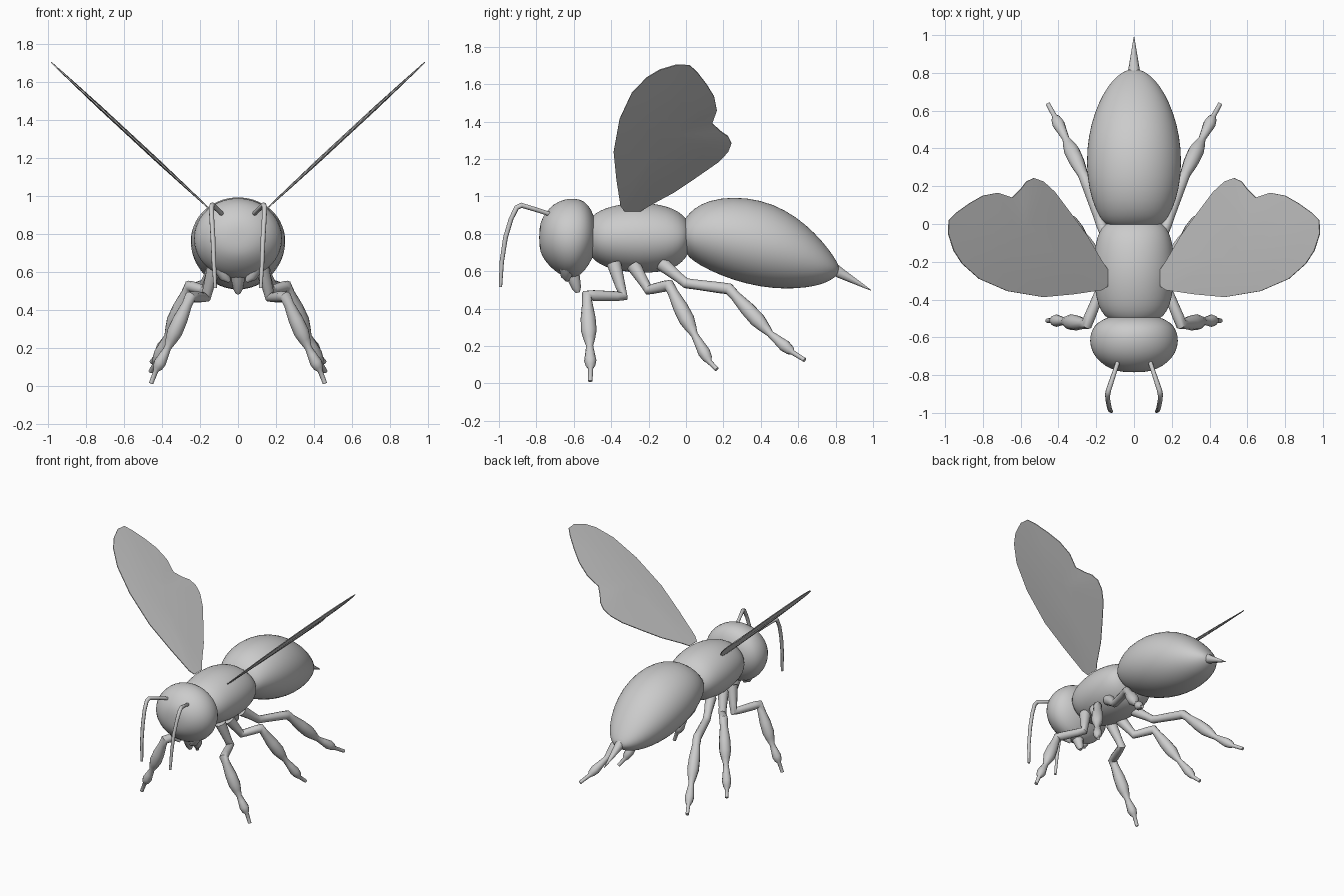
import bpy, bmesh, math
from mathutils import Vector

if "Cube" in bpy.data.objects:
    bpy.data.objects.remove(bpy.data.objects["Cube"])


def finish(bm, name, angle=50, subsurf=0, mirror=False):
    bmesh.ops.recalc_face_normals(bm, faces=bm.faces)
    me = bpy.data.meshes.new(name)
    bm.to_mesh(me)
    bm.free()
    ob = bpy.data.objects.new(name, me)
    bpy.context.collection.objects.link(ob)
    if mirror:
        ob.modifiers.new("mirror", 'MIRROR').use_mirror_merge = False
    if subsurf:
        m = ob.modifiers.new("smooth", 'SUBSURF')
        m.levels = m.render_levels = subsurf
    bpy.ops.object.select_all(action='DESELECT')
    ob.select_set(True)
    bpy.context.view_layer.objects.active = ob
    bpy.ops.object.shade_smooth_by_angle(angle=math.radians(angle))
    return ob


def skin_rings(bm, rings):
    for a, b in zip(rings, rings[1:]):
        n = len(a)
        for i in range(n):
            bm.faces.new((a[i], a[(i + 1) % n], b[(i + 1) % n], b[i]))
    bm.faces.new(rings[0])
    bm.faces.new(rings[-1])


def body(name, stations, n=28):
    """Loft along y; each station is (y, top z, bottom z, half width)."""
    bm = bmesh.new()
    rings = []
    for y, top, bot, w in stations:
        zc, rz = (top + bot) / 2, (top - bot) / 2
        rings.append([bm.verts.new((w * math.cos(t), y, zc + rz * math.sin(t)))
                      for t in (2 * math.pi * i / n for i in range(n))])
    skin_rings(bm, rings)
    return finish(bm, name, subsurf=1)


def limb(name, points, n=10, mirror=True):
    """Tube through (x, y, z, radius) points with mitred bends."""
    bm = bmesh.new()
    P = [Vector(p[:3]) for p in points]
    rings = []
    side = Vector((1, 0, 0))
    for i, p in enumerate(P):
        a = (p - P[i - 1]).normalized() if i else (P[1] - p).normalized()
        b = (P[i + 1] - p).normalized() if i < len(P) - 1 else a
        t = (a + b).normalized()
        side = (side - t * side.dot(t)).normalized()
        up = t.cross(side)
        r = points[i][3]
        rings.append([bm.verts.new(p + r * (side * math.cos(q) + up * math.sin(q)))
                      for q in (2 * math.pi * k / n for k in range(n))])
    skin_rings(bm, rings)
    return finish(bm, name, mirror=mirror)


# Head, thorax and abdomen
body("head", [(-0.785, .80, .76, .03), (-0.78, .86, .70, .09), (-0.755, .91, .655, .15),
              (-0.71, .96, .605, .205), (-0.65, .987, .565, .235), (-0.59, .992, .558, .235),
              (-0.54, .975, .60, .215), (-0.505, .93, .66, .17), (-0.48, .86, .71, .10)])
body("thorax", [(-0.53, .85, .72, .08), (-0.505, .895, .67, .14), (-0.46, .925, .635, .178),
                (-0.40, .948, .61, .20), (-0.30, .967, .592, .214), (-0.20, .967, .587, .217),
                (-0.10, .948, .602, .205), (-0.04, .92, .63, .185), (0.0, .885, .67, .157),
                (0.03, .84, .73, .09)])
body("abdomen", [(-0.03, .84, .75, .08), (0.0, .89, .69, .157), (0.04, .935, .652, .185),
                 (0.12, .98, .605, .223), (0.25, 1.0, .55, .252), (0.40, .983, .513, .252),
                 (0.53, .93, .503, .229), (0.64, .852, .51, .19), (0.73, .76, .528, .14),
                 (0.79, .68, .56, .085), (0.82, .625, .59, .03)])

# Sting
limb("sting", [(0, .79, .612, .034), (0, .82, .592, .03), (0, .99, .497, .002)], mirror=False)

# Mouthparts
limb("proboscis", [(0, -.62, .62, .05), (0, -.60, .56, .036), (0, -.585, .51, .026),
                   (0, -.578, .485, .012)], mirror=False)
limb("mandible", [(.09, -.64, .62, .04), (.07, -.64, .575, .03), (.045, -.635, .55, .01)])

# Antennae
limb("antenna", [(.085, -.73, .905, .012), (.105, -.79, .925, .012), (.135, -.88, .952, .014),
                 (.14, -.905, .94, .014), (.138, -.935, .88, .013), (.132, -.965, .78, .013),
                 (.127, -.985, .65, .012), (.12, -.992, .515, .009)], n=8)

# Legs: joints are hip, elbow, knee, ankle, toe joint, toe tip
LEGS = {
    "front_leg": [(.12, -.385, .64), (.17, -.335, .465), (.25, -.53, .47),
                  (.37, -.515, .20), (.432, -.51, .08), (.458, -.512, .012)],
    "middle_leg": [(.12, -.28, .63), (.17, -.20, .50), (.255, -.09, .525),
                   (.37, .045, .26), (.435, .125, .115), (.46, .165, .075)],
    "back_leg": [(.12, -.13, .64), (.175, .0, .535), (.255, .23, .505),
                 (.36, .45, .265), (.42, .57, .165), (.455, .635, .125)],
}
for name, joints in LEGS.items():
    hip, elbow, knee, ankle, toe, tip = map(Vector, joints)
    path = [(hip, .04), (hip.lerp(elbow, .7), .028), (elbow, .028),
            (elbow.lerp(knee, .2), .027), (elbow.lerp(knee, .8), .03), (knee, .031),
            (knee.lerp(ankle, .15), .028), (knee.lerp(ankle, .45), .04),
            (knee.lerp(ankle, .7), .042), (knee.lerp(ankle, .85), .032), (ankle, .019),
            (ankle.lerp(toe, .3), .025), (ankle.lerp(toe, .65), .033),
            (ankle.lerp(toe, .88), .026), (toe, .014), (tip, .012)]
    limb(name, [(*p, r) for p, r in path])

# Wings: flat outline lifted onto a sloping plane, slightly thicker in the middle
OUTLINE = [(.14, -.33), (.14, -.24), (.168, -.20), (.25, -.06), (.33, .05), (.42, .17),
           (.48, .225), (.53, .243), (.57, .225), (.60, .185), (.645, .14), (.72, .165),
           (.80, .15), (.87, .11), (.94, .06), (.98, .02), (.984, -.05), (.955, -.14),
           (.91, -.21), (.82, -.29), (.67, -.355), (.48, -.387), (.32, -.372), (.17, -.35)]
slope = .926
normal = Vector((-slope, 0, 1)).normalized()


def on_wing(x, y, lift=0):
    return Vector((x, y, .95 + (x - .17) * slope)) + normal * lift


bm = bmesh.new()
cx, cy = .58, -.12
for s in (1, -1):
    rings = [[bm.verts.new(on_wing(cx + (x - cx) * k, cy + (y - cy) * k, s * h))
              for x, y in OUTLINE] for k, h in ((1, .003), (.7, .007), (.35, .01))]
    n = len(OUTLINE)
    for a, b in zip(rings, rings[1:]):
        for i in range(n):
            bm.faces.new((a[i], a[(i + 1) % n], b[(i + 1) % n], b[i]))
    bm.faces.new(rings[-1])
    if s == 1:
        upper = rings[0]
    else:
        for i in range(n):
            bm.faces.new((upper[i], upper[(i + 1) % n], rings[0][(i + 1) % n], rings[0][i]))
finish(bm, "wing", angle=40, mirror=True)
